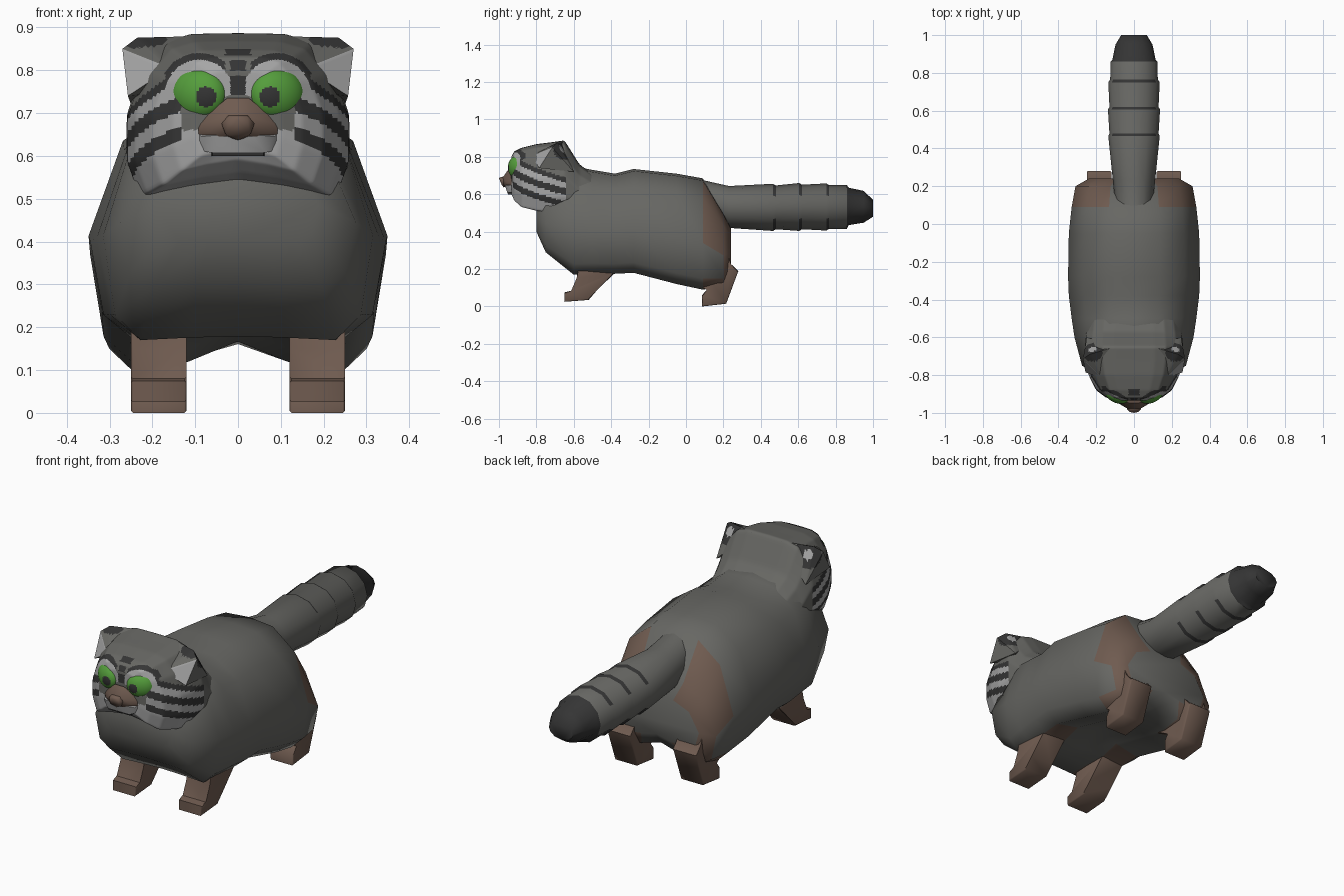
import bpy, bmesh, math
from mathutils import Vector

cube = bpy.data.objects.get("Cube")
if cube:
    bpy.data.objects.remove(cube, do_unlink=True)


def material(name, r, g, b):
    m = bpy.data.materials.new(name)
    m.use_nodes = True
    m.diffuse_color = (r, g, b, 1)
    m.node_tree.nodes["Principled BSDF"].inputs["Base Color"].default_value = (r, g, b, 1)
    return m


MATS = [material("grey_fur", .135, .135, .125), material("dark_fur", .035, .035, .035),
        material("light_fur", .38, .38, .38), material("brown_fur", .16, .105, .08),
        material("green_eye", .09, .34, .045)]
GREY, DARK, LIGHT, BROWN, GREEN = range(5)


def finish(name, bm, paint, angle=40):
    """Paint faces by a rule, shade smooth and link the object."""
    bmesh.ops.recalc_face_normals(bm, faces=bm.faces)
    used = sorted({paint(f.calc_center_median(), f.normal) for f in bm.faces})
    for f in bm.faces:
        f.material_index = used.index(paint(f.calc_center_median(), f.normal))
        f.smooth = True
    me = bpy.data.meshes.new(name)
    bm.to_mesh(me)
    bm.free()
    for i in used:
        me.materials.append(MATS[i])
    me.set_sharp_from_angle(angle=math.radians(angle))
    ob = bpy.data.objects.new(name, me)
    bpy.context.collection.objects.link(ob)


def solid(index):
    return lambda c, n: index


def loft(rings):
    bm = bmesh.new()
    loops = [[bm.verts.new(p) for p in ring] for ring in rings]
    for a, b in zip(loops, loops[1:]):
        for i in range(len(a)):
            j = (i + 1) % len(a)
            bm.faces.new((a[i], a[j], b[j], b[i]))
    bm.faces.new(loops[0])
    bm.faces.new(loops[-1])
    return bm


def section(profile, y, zb, zt, w):
    """Closed symmetric ring from a half profile of fractions."""
    half = [(x * w, y, zb + f * (zt - zb)) for x, f in profile]
    return half + [(-x, y, z) for x, y, z in half[-2:0:-1]]


def refine(bm, cuts, smooth=0):
    bmesh.ops.subdivide_edges(bm, edges=bm.edges, cuts=cuts, use_grid_fill=True)
    for _ in range(smooth):
        bmesh.ops.smooth_vert(bm, verts=bm.verts, factor=.5, use_axis_x=True,
                              use_axis_y=True, use_axis_z=True)


def hull(points):
    bm = bmesh.new()
    for p in points:
        bm.verts.new(p)
    res = bmesh.ops.convex_hull(bm, input=bm.verts)
    bmesh.ops.delete(bm, geom=list({g for g in res["geom_interior"] if isinstance(g, bmesh.types.BMVert)}),
                     context='VERTS')
    return bm


def both(points):
    return points + [(-x, y, z) for x, y, z in points if x]


# Body: barrel with an arched rear belly and a sloping rump
FLANK = [(0, 1), (.4, .98), (.77, .82), (1, .42), (.91, .1), (.72, 0)]
CHEST = FLANK + [(.35, .01), (0, .015)]
HAUNCH = FLANK + [(.35, .05), (0, .13)]
chest = [(-.80, .40, .60, .19), (-.75, .29, .66, .275), (-.60, .17, .75, .315), (-.50, .175, .73, .33),
         (-.38, .175, .71, .345)]
haunch = [(-.28, .18, .735, .349), (-.05, .12, .71, .345), (.09, .09, .685, .33),
          (.2, .11, .50, .31), (.24, .19, .42, .24)]


def body_paint(c, n):
    a = abs(c.x)
    if c.y > .09 and a > .08 and (n.y > .4 or (n.z < -.6 and a < .27)):
        return BROWN
    if n.z < -.7 and .1 < a < .24 and -.6 < c.y < -.3:
        return BROWN
    return GREY


bm = loft([section(CHEST, *r) for r in chest] + [section(HAUNCH, *r) for r in haunch])
finish("body", bm, body_paint, 60)

# Tail: stepped tube with thin bands and a dark tip
tail = [(.07, .575, .105, .095), (.23, .532, .112, .112), (.465, .53, .126, .136), (.48, .53, .117, .13),
        (.605, .532, .128, .138), (.62, .532, .119, .13), (.75, .532, .126, .136), (.765, .532, .117, .126),
        (.86, .532, .118, .124), (.87, .535, .10, .114), (.95, .533, .085, .098), (1, .525, .045, .068)]


def tail_paint(c, n):
    if c.y > .86:
        return DARK
    band = any(abs(c.y - b) < .009 for b in (.4725, .6125, .7575))
    return DARK if band and abs(c.x) < .11 else GREY


rings = []
for y, zc, rz, rx in tail:
    angles = [math.tau * i / 12 for i in range(12)]
    rings.append([(rx * math.cos(a), y, zc + rz * math.sin(a)) for a in angles])
finish("tail", loft(rings), tail_paint, 60)

# Legs: bevelled side profiles
FRONT = [(-.65, .025), (-.52, .035), (-.48, .09), (-.38, .18), (-.38, .24), (-.57, .24),
         (-.58, .15), (-.61, .08), (-.65, .075)]
REAR = [(.085, 0), (.215, .015), (.28, .19), (.235, .225), (.22, .3), (.02, .3), (.03, .13),
        (.12, .09), (.085, .06)]
for name, prof in (("front_leg", FRONT), ("rear_leg", REAR)):
    for side, s in (("left", 1), ("right", -1)):
        bm = loft([[(s * x, y, z) for y, z in prof] for x in (.12, .25)])
        rims = [e for e in bm.edges if abs(e.verts[0].co.x - e.verts[1].co.x) < .01]
        bmesh.ops.bevel(bm, geom=rims, offset=.005, segments=1, affect='EDGES')
        finish(f"{side}_{name}", bm, solid(BROWN), 50)

# Head: fine loft running back into the neck, striped by rule
HEAD = [(0, 1), (.42, .995), (.65, .95), (.86, .78), (1, .5), (1, .22), (.88, 0), (.45, .06), (0, .1)]
head = [(-.935, .68, .73, .03), (-.934, .60, .80, .10), (-.918, .565, .83, .15), (-.88, .53, .848, .20),
        (-.80, .51, .868, .24), (-.72, .50, .878, .258), (-.65, .505, .888, .26), (-.57, .49, .76, .252),
        (-.46, .48, .68, .235)]


def head_paint(c, n):
    a = abs(c.x)
    u = a + c.y + .92          # distance around the cheek
    eye = math.hypot(a - .09, c.z - .745)
    if c.y > -.645:
        return GREY
    if c.y < -.76 and c.z > .74 and a < .17:
        if a < .018 and (c.z < .79 or .80 < c.z < .825) or (a < .03 and .835 < c.z < .85):
            return DARK
        if eye < .08 and a > .018:
            return LIGHT
        if .08 < eye < .095 and a > .03:
            return DARK
    if c.z < .59 and (n.z < -.6 or a < .15):
        return LIGHT
    top = .755 - .27 * (u - .2)
    if u > .13 and c.z < top + .025:
        d = top - c.z
        if d < 0 or .033 < d < .07 or .105 < d < .14:
            return DARK
        return LIGHT
    return LIGHT if a < .15 and c.z < .66 else GREY


bm = loft([section(HEAD, *r) for r in head])
refine(bm, 10, 3)
finish("head", bm, head_paint, 60)

# Ears: wedges growing from the crown, light in front, ringed behind
EAR = [(.235, -.69, .876), (.27, -.715, .85), (.158, -.825, .805), (.257, -.785, .74),
       (.08, -.645, .88), (.25, -.60, .72), (.16, -.68, .75)]


def ear_paint(c, n):
    if n.y < -.55 and n.z < .7:
        return LIGHT
    d = (Vector((abs(c.x), c.y, c.z)) - Vector((.218, -.665, .838))).length
    return LIGHT if d < .025 else DARK if d < .065 else GREY


for side, s in (("left", 1), ("right", -1)):
    bm = hull([(s * x, y, z) for x, y, z in EAR])
    refine(bm, 11)
    finish(f"{side}_ear", bm, ear_paint, 35)

    # Eye: flattened ball with a painted pupil
    bm = bmesh.new()
    bmesh.ops.create_uvsphere(bm, u_segments=64, v_segments=48, radius=1)
    for v in bm.verts:
        x, y, z = v.co
        v.co = (s * (.091 + x * .064), -.904 + y * .045 + x * .016, .744 + z * .061)
    finish(f"{side}_eye", bm,
           lambda c, n: DARK if c.y < -.89 and math.hypot(abs(c.x) - .075, c.z - .738) < .024 else GREEN)

# Muzzle, mouth and nose
finish("muzzle", hull(both([(.10, -.90, .66), (.085, -.95, .645), (.065, -.955, .608), (.10, -.90, .615),
                            (.03, -.97, .65)])), solid(LIGHT), 60)
finish("mouth", hull(both([(.065, -.90, .609), (.06, -.954, .609), (.06, -.952, .600), (.065, -.90, .600)])),
       solid(DARK))
finish("nose_bridge", hull(both([(.025, -.948, .735), (.04, -.942, .715), (.105, -.92, .67), (.105, -.92, .645),
                                 (.07, -.957, .66), (.03, -.98, .69), (.03, -.975, .645)])), solid(BROWN), 70)
finish("nose", hull(both([(.022, -.995, .69), (.038, -.98, .675), (.028, -.985, .65), (0, -.975, .637),
                          (0, -1, .685), (.025, -.955, .70), (.03, -.95, .645)])), solid(BROWN), 70)
